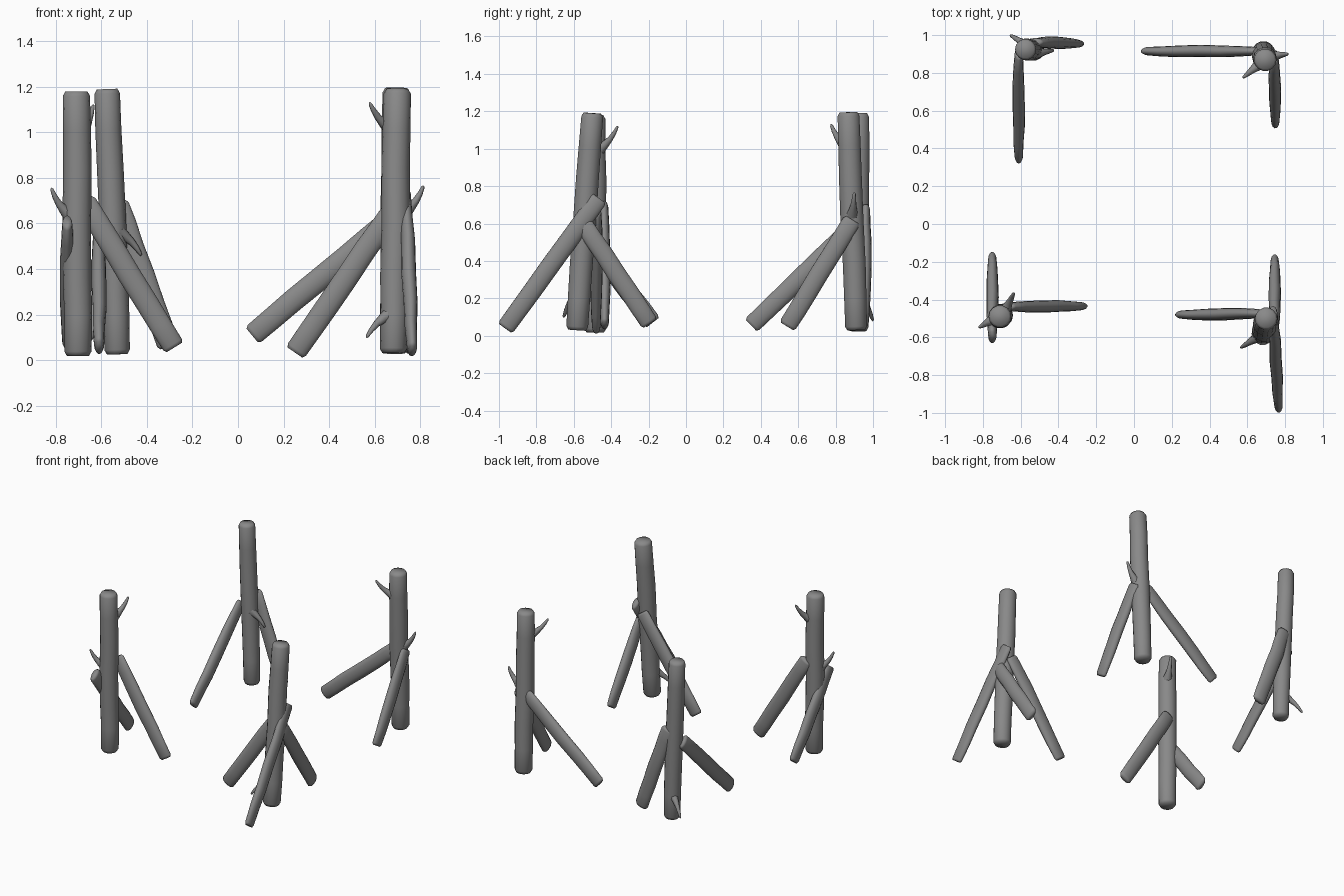
import bpy, bmesh, math, random
from mathutils import Vector

if "Cube" in bpy.data.objects:
    bpy.data.objects.remove(bpy.data.objects["Cube"])

random.seed(4)
Z = Vector((0, 0, 1))

bark = bpy.data.materials.new("dark_bark")
bark.diffuse_color = (0.25, 0.25, 0.25, 1)
bark.use_nodes = True
bark.node_tree.nodes["Principled BSDF"].inputs["Base Color"].default_value = bark.diffuse_color


def loft(name, centres, sizes, axis, side, sides=14):
    """Closed tube of elliptical rings; sizes are (along side, across side)."""
    up = axis.cross(side).normalized()
    bm = bmesh.new()
    rings = []
    for c, (a, b) in zip(centres, sizes):
        rings.append([bm.verts.new(c + side * (a * math.cos(2 * math.pi * i / sides))
                                   + up * (b * math.sin(2 * math.pi * i / sides)))
                      for i in range(sides)])
    for r, s in zip(rings, rings[1:]):
        for i in range(sides):
            j = (i + 1) % sides
            bm.faces.new((r[i], r[j], s[j], s[i]))
    bm.faces.new(rings[0][::-1])
    bm.faces.new(rings[-1])
    bmesh.ops.recalc_face_normals(bm, faces=bm.faces)
    mesh = bpy.data.meshes.new(name)
    bm.to_mesh(mesh)
    bm.free()
    mesh.materials.append(bark)
    obj = bpy.data.objects.new(name, mesh)
    bpy.context.collection.objects.link(obj)
    bpy.ops.object.select_all(action='DESELECT')
    obj.select_set(True)
    bpy.context.view_layer.objects.active = obj
    bpy.ops.object.shade_smooth_by_angle(angle=math.radians(75))


def log(name, low, high, a, b, wobble, bevel, taper=0.0):
    """Slightly uneven log with chamfered ends; taper thins the sides toward the ends."""
    low, high = Vector(low), Vector(high)
    axis = (high - low).normalized()
    flat = axis.cross(Z)
    side = flat.normalized() if flat.length > 0.2 else Vector((1, 0, 0))
    side = (side - axis * side.dot(axis)).normalized()
    e = bevel / (high - low).length
    centres, sizes = [], []
    for t in (0, e, 0.15, 0.3, 0.5, 0.7, 0.85, 1 - e, 1):
        k = 0.78 if t in (0, 1) else 0.96 + 0.06 * math.sin(math.pi * t)
        thin = 1 - taper * abs(2 * t - 1) ** 2
        off = Vector([random.uniform(-wobble, wobble) for _ in range(3)])
        centres.append(low.lerp(high, t) + (off if e < t < 1 - e else Vector()))
        sizes.append((a * k * thin, b * k))
    loft(name, centres, sizes, axis, side)


def twig(name, base, tip):
    """Curved tapering stub of a broken branch."""
    base, tip = Vector(base), Vector(tip)
    axis = (tip - base).normalized()
    side = axis.cross(Z).normalized()
    bend = axis.cross(side).normalized()
    if bend.z * axis.z > 0:
        bend = -bend
    start = base - axis * 0.03
    centres, sizes = [], []
    for t, r in ((0, 0.034), (0.25, 0.023), (0.5, 0.016), (0.75, 0.012), (0.95, 0.008), (1, 0.004)):
        centres.append(start.lerp(tip, t) + bend * 0.012 * math.sin(math.pi * t))
        sizes.append((r, r))
    loft(name, centres, sizes, axis, side, 8)


# Upright posts: bottom, top
posts = {
    "front_left_post": ((-0.703, -0.485, 0.018), (-0.71, -0.49, 1.18)),
    "back_left_post": ((-0.53, 0.92, 0.025), (-0.575, 0.924, 1.19)),
    "back_right_post": ((0.685, 0.91, 0.03), (0.695, 0.868, 1.195)),
    "front_right_post": ((0.682, -0.583, 0.03), (0.70, -0.50, 1.19)),
}
for name, (low, high) in posts.items():
    r = 0.058 if name == "back_left_post" else 0.062
    log(name, low, high, r, r, 0.003, 0.02)

# Diagonal braces: foot, head
braces = {
    "front_left_inward_brace": ((-0.28, -0.435, 0.055), (-0.675, -0.438, 0.70)),
    "front_left_side_brace": ((-0.75, -0.178, 0.07), (-0.75, -0.60, 0.61)),
    "back_left_inward_brace": ((-0.305, 0.955, 0.06), (-0.53, 0.962, 0.69)),
    "back_left_side_brace": ((-0.61, 0.348, 0.055), (-0.61, 0.91, 0.60)),
    "back_right_inward_brace": ((0.062, 0.915, 0.108), (0.66, 0.915, 0.61)),
    "back_right_side_brace": ((0.748, 0.54, 0.05), (0.742, 0.89, 0.62)),
    "front_right_inward_brace": ((0.25, -0.48, 0.033), (0.69, -0.475, 0.67)),
    "front_right_back_brace": ((0.745, -0.193, 0.065), (0.745, -0.55, 0.60)),
    "front_right_front_brace": ((0.765, -0.967, 0.04), (0.737, -0.465, 0.735)),
}
for name, (low, high) in braces.items():
    log(name, low, high, 0.032, 0.051, 0.002, 0.015, 0.3)

# Broken twig stubs: base, tip
twigs = [
    ((-0.675, -0.445, 1.02), (-0.635, -0.365, 1.12)),
    ((-0.755, -0.51, 0.66), (-0.82, -0.547, 0.755)),
    ((-0.565, 0.945, 0.18), (-0.655, 1.0, 0.08)),
    ((-0.505, 0.905, 0.54), (-0.425, 0.92, 0.46)),
    ((0.65, 0.835, 1.04), (0.578, 0.775, 1.13)),
    ((0.745, 0.89, 0.67), (0.815, 0.90, 0.765)),
    ((0.645, -0.605, 0.18), (0.565, -0.655, 0.10)),
]
for i, (base, tip) in enumerate(twigs):
    twig(f"twig_stub_{i + 1}", base, tip)
